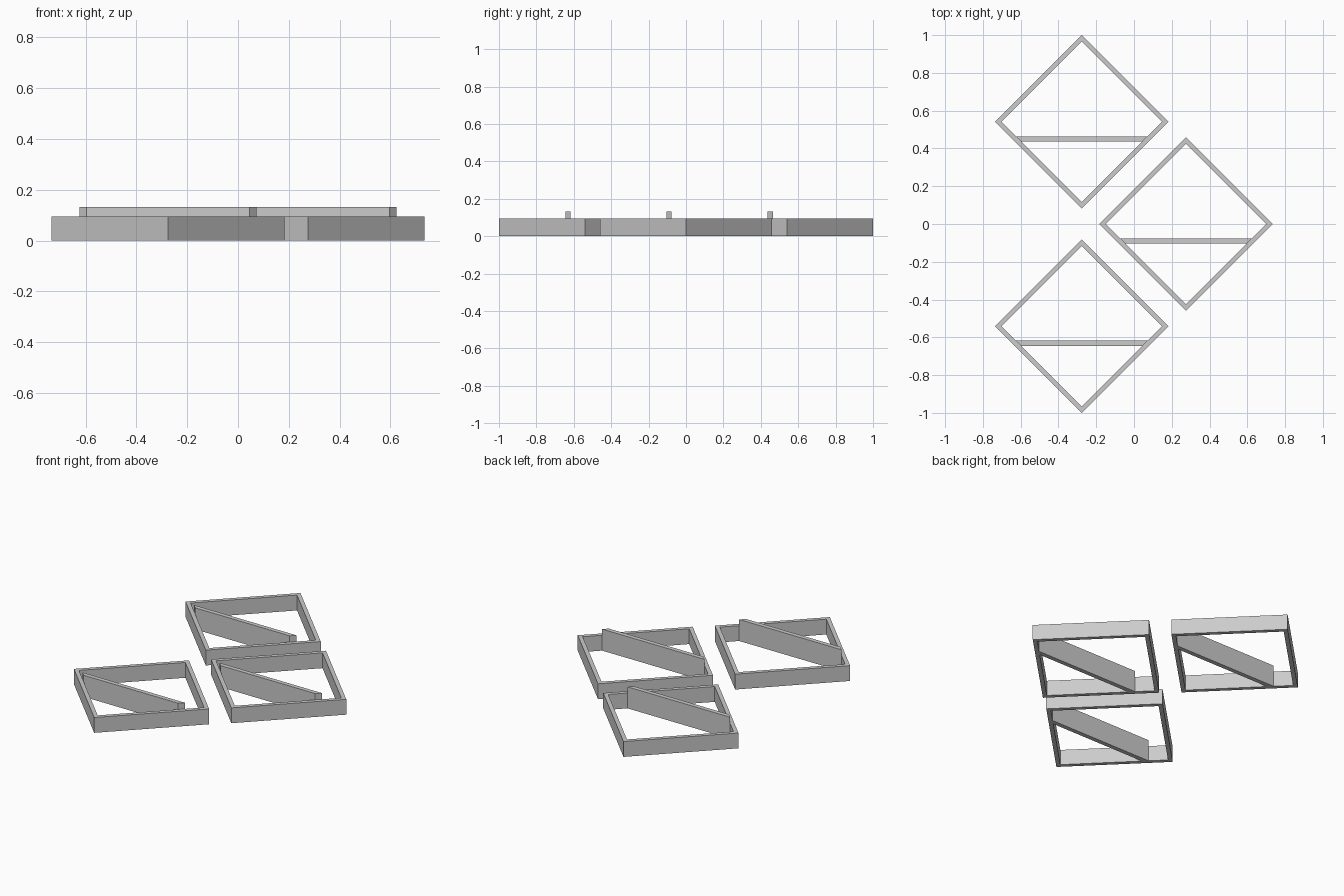
import bpy
import bmesh

cube = bpy.data.objects.get("Cube")
if cube:
    bpy.data.objects.remove(cube, do_unlink=True)

GREY = (0.6, 0.6, 0.6, 1.0)
grey = bpy.data.materials.new("plain grey")
grey.use_nodes = True
grey.diffuse_color = GREY
grey.node_tree.nodes["Principled BSDF"].inputs["Base Color"].default_value = GREY

OUTER, INNER = 0.459, 0.425      # half diagonals of the diamond frame
FRAME_H, BAR_H = 0.094, 0.132
BAR_BACK, BAR_FRONT = -0.077, -0.104


def add_object(name, bm, centre):
    bmesh.ops.recalc_face_normals(bm, faces=bm.faces)
    mesh = bpy.data.meshes.new(name)
    bm.to_mesh(mesh)
    bm.free()
    mesh.materials.append(grey)
    ob = bpy.data.objects.new(name, mesh)
    ob.location = (centre[0], centre[1], 0)
    bpy.context.collection.objects.link(ob)


def extrude_up(bm, faces, height):
    geom = bmesh.ops.extrude_face_region(bm, geom=faces)["geom"]
    verts = [g for g in geom if isinstance(g, bmesh.types.BMVert)]
    bmesh.ops.translate(bm, verts=verts, vec=(0, 0, height))


def diamond_frame(name, centre):
    bm = bmesh.new()
    rings = [[bm.verts.new((x * r, y * r, 0))
              for x, y in ((1, 0), (0, 1), (-1, 0), (0, -1))]
             for r in (OUTER, INNER)]
    out, inn = rings
    faces = [bm.faces.new((out[i], out[(i + 1) % 4], inn[(i + 1) % 4], inn[i]))
             for i in range(4)]
    extrude_up(bm, faces, FRAME_H)
    add_object(name, bm, centre)


def cross_bar(name, centre):
    # Ends are mitred to sit flush against the frame's inner walls
    bm = bmesh.new()
    back, front = INNER + BAR_BACK, INNER + BAR_FRONT
    outline = ((-front, BAR_FRONT), (front, BAR_FRONT),
               (back, BAR_BACK), (-back, BAR_BACK))
    face = bm.faces.new([bm.verts.new((x, y, 0)) for x, y in outline])
    extrude_up(bm, [face], BAR_H)
    add_object(name, bm, centre)


# Three matching frames, each with one taller bar
for label, centre in (("back", (-0.276, 0.541)),
                      ("middle", (0.276, 0.0)),
                      ("front", (-0.276, -0.541))):
    diamond_frame(label + "_frame", centre)
    cross_bar(label + "_cross_bar", centre)
